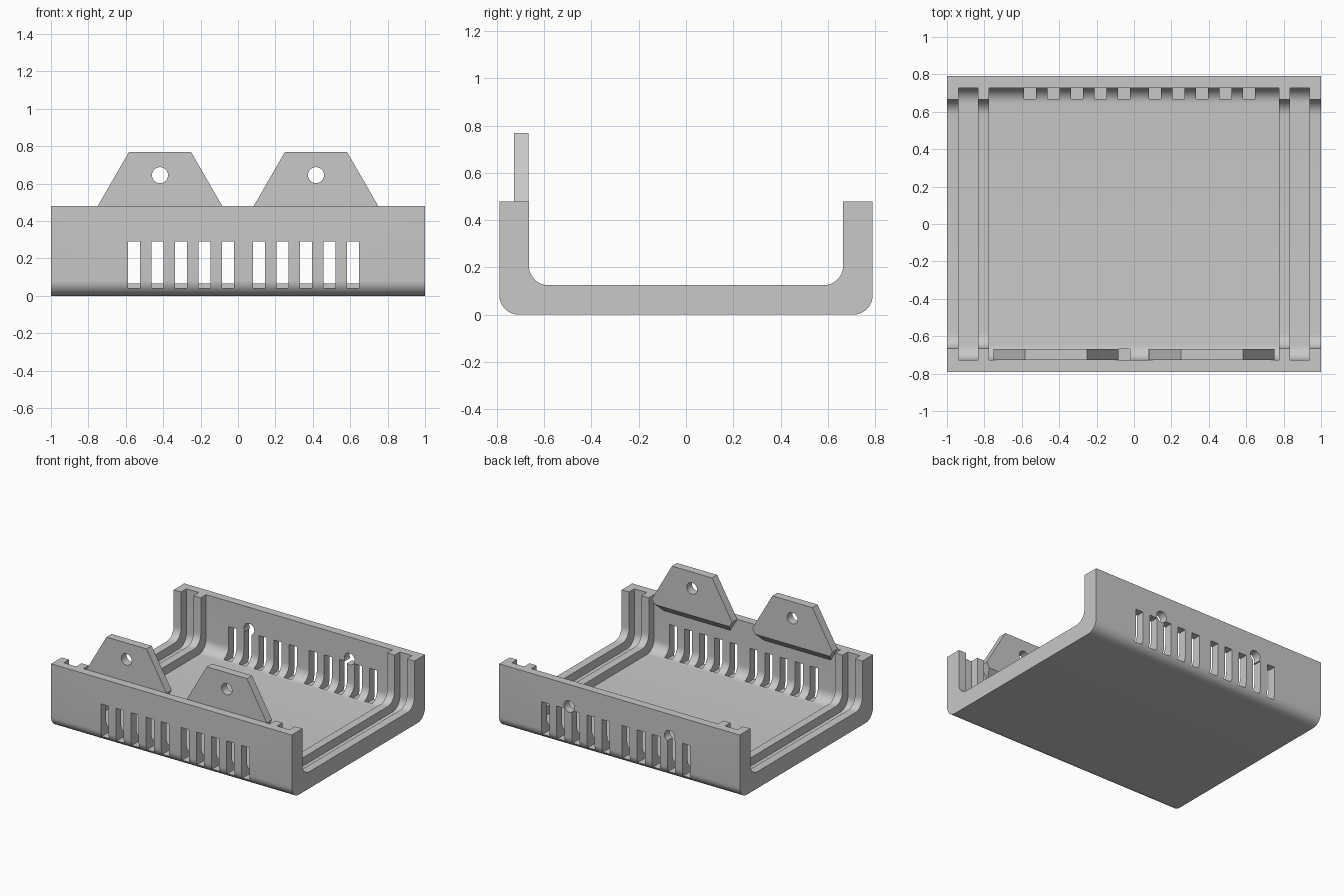
import bpy, bmesh, math
from mathutils import Vector

if "Cube" in bpy.data.objects:
    bpy.data.objects.remove(bpy.data.objects["Cube"], do_unlink=True)

HALF_Y, TOP = 0.79, 0.48       # outer half depth and wall height
WALL = 0.0625                  # wall thickness, ribs add the same again
FILLET = 0.083
HOLE_X, HOLE_R = 0.417, 0.043
TAB_R = 0.333

grey = bpy.data.materials.new("plastic grey")
grey.use_nodes = True
colour = (0.58, 0.58, 0.58, 1)
grey.diffuse_color = colour
grey.node_tree.nodes["Principled BSDF"].inputs["Base Color"].default_value = colour


def channel_profile(half, floor, top, steps=10):
    """Closed (y, z) outline with rounded bottom corners."""
    pts = [(half, top)]
    for side in (1, -1):
        for i in range(steps + 1):
            t = i / steps if side == 1 else 1 - i / steps
            a = t * math.pi / 2
            pts.append((side * (half - FILLET + FILLET * math.cos(a)),
                        floor + FILLET - FILLET * math.sin(a)))
    return pts + [(-half, top)]


def prism(bm, points, offset):
    """Extrude a closed outline of 3D points along an offset."""
    face = bm.faces.new([bm.verts.new(p) for p in points])
    new = bmesh.ops.extrude_face_region(bm, geom=[face])["geom"]
    bmesh.ops.translate(bm, vec=offset, verts=[v for v in new if isinstance(v, bmesh.types.BMVert)])


def channel(bm, inset, x0, x1, top):
    pts = channel_profile(HALF_Y - inset, inset, top)
    prism(bm, [(x0, y, z) for y, z in pts], Vector((x1 - x0, 0, 0)))


def box(bm, x0, x1, y0, y1, z0, z1):
    prism(bm, [(x0, y0, z0), (x1, y0, z0), (x1, y1, z0), (x0, y1, z0)], Vector((0, 0, z1 - z0)))


def disc(bm, x, z, radius, sides, y0, y1):
    """Round or polygonal prism running along y."""
    turn = [2 * math.pi * i / sides for i in range(sides)]
    prism(bm, [(x + radius * math.cos(a), y0, z + radius * math.sin(a)) for a in turn],
          Vector((0, y1 - y0, 0)))


def make(name, bm):
    bmesh.ops.recalc_face_normals(bm, faces=bm.faces)
    mesh = bpy.data.meshes.new(name)
    bm.to_mesh(mesh)
    bm.free()
    mesh.materials.append(grey)
    obj = bpy.data.objects.new(name, mesh)
    bpy.context.collection.objects.link(obj)
    return obj


def select(obj):
    bpy.ops.object.select_all(action="DESELECT")
    obj.select_set(True)
    bpy.context.view_layer.objects.active = obj


def cut(obj, bm):
    """Subtract the cutter mesh and remove it."""
    cutter = make("cutter", bm)
    cutter.hide_render = True
    mod = obj.modifiers.new("cut", "BOOLEAN")
    mod.operation, mod.solver, mod.object = "DIFFERENCE", "EXACT", cutter
    select(obj)
    bpy.ops.object.modifier_apply(modifier=mod.name)
    bpy.data.objects.remove(cutter, do_unlink=True)


def smooth(obj):
    select(obj)
    bpy.ops.object.shade_smooth_by_angle(angle=math.radians(30))


# Case: a rounded channel, open at both ends
bm = bmesh.new()
channel(bm, 0, -1, 1, TOP)
case = make("case_shell", bm)

bm = bmesh.new()
channel(bm, 2 * WALL, -1.1, 1.1, 1)
cut(case, bm)

# Main recess and the panel groove near each end
bm = bmesh.new()
for x0, x1 in ((-0.938, -0.835), (-0.775, 0.775), (0.835, 0.938)):
    channel(bm, WALL, x0, x1, 1)
cut(case, bm)

# Ventilation slots in both walls, two groups of five
bm = bmesh.new()
for start in (-0.587, 0.081):
    for i in range(5):
        x = start + 0.1255 * i
        for y0, y1 in ((-0.9, -0.667), (0.667, 0.9)):
            box(bm, x, x + 0.064, y0, y1, 0.041, 0.29)
cut(case, bm)

# Screw holes through the back wall
bm = bmesh.new()
for x in (-HOLE_X, HOLE_X):
    disc(bm, x, 0.315, HOLE_R, 32, 0.6, 0.9)
cut(case, bm)
smooth(case)

# Hexagonal screw tabs on the front wall, undersides chamfered to the wall
for side, x in (("right", -HOLE_X), ("left", HOLE_X)):
    bm = bmesh.new()
    disc(bm, x, TOP, TAB_R, 6, -0.728, -0.667)
    chamfer = bmesh.ops.bisect_plane(
        bm, geom=bm.verts[:] + bm.edges[:] + bm.faces[:],
        plane_co=(0, -0.667, 0.442), plane_no=(0, 1, -1), clear_outer=True)
    rim = [e for e in chamfer["geom_cut"] if isinstance(e, bmesh.types.BMEdge)]
    bmesh.ops.holes_fill(bm, edges=rim, sides=0)
    tab = make(side + "_screw_tab", bm)
    bm = bmesh.new()
    disc(bm, x, 0.645, HOLE_R, 32, -0.85, -0.55)
    cut(tab, bm)
    smooth(tab)
